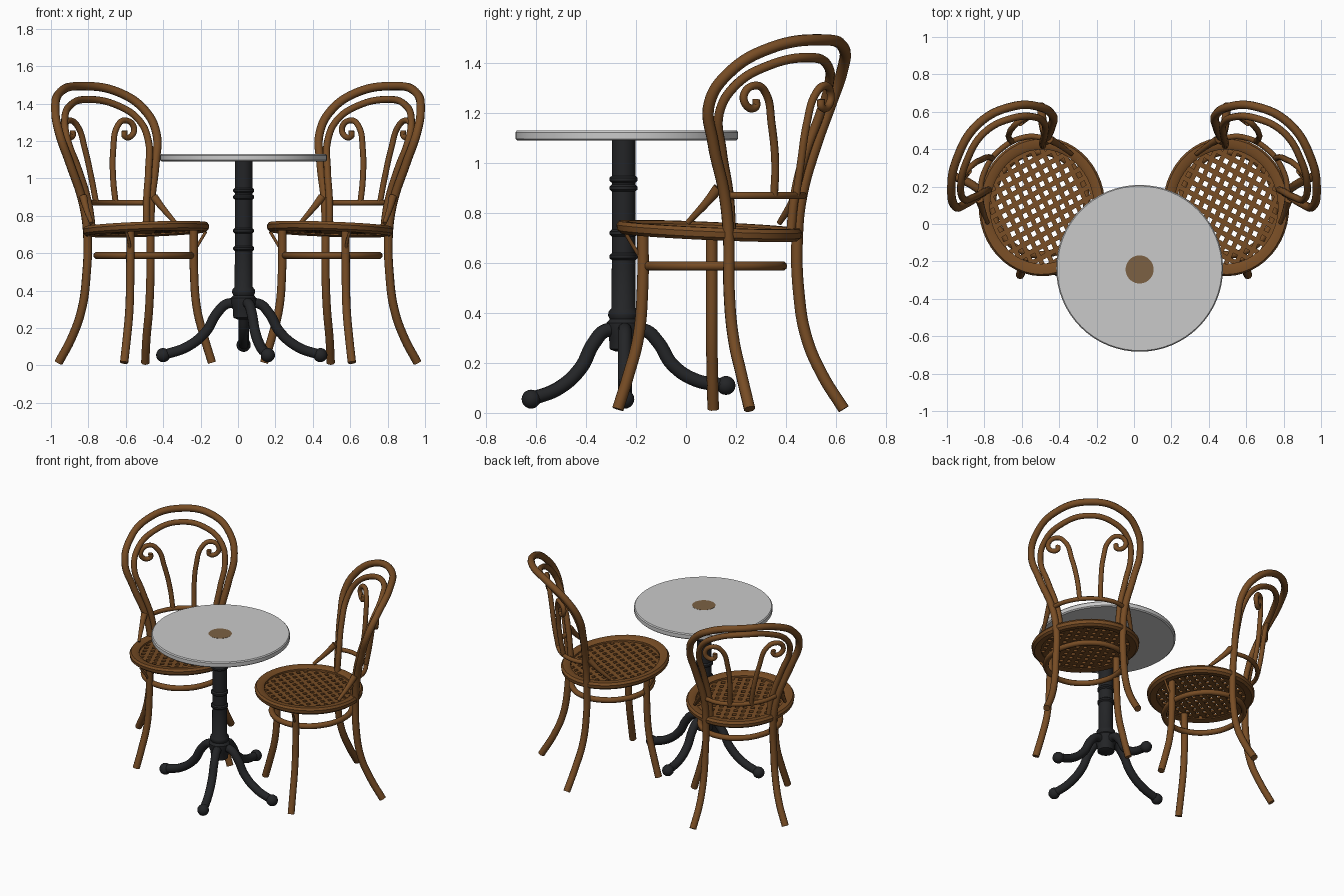
import bpy, bmesh, math
from mathutils import Vector, Matrix

cube = bpy.data.objects.get("Cube")
if cube:
    bpy.data.objects.remove(cube)


def material(name, rgb):
    m = bpy.data.materials.new(name)
    m.use_nodes = True
    m.diffuse_color = (*rgb, 1)
    bsdf = next(n for n in m.node_tree.nodes if n.type == 'BSDF_PRINCIPLED')
    bsdf.inputs["Base Color"].default_value = (*rgb, 1)
    return m


WOOD = material("warm brown wood", (0.185, 0.073, 0.018))
IRON = material("black iron", (0.017, 0.018, 0.02))
STONE = material("grey stone", (0.59, 0.59, 0.59))
INLAY = material("tan inlay", (0.2, 0.12, 0.057))


def add(name, mesh, mat):
    ob = bpy.data.objects.new(name, mesh)
    bpy.context.collection.objects.link(ob)
    mesh.materials.clear()
    mesh.materials.append(mat)
    bpy.ops.object.select_all(action='DESELECT')
    ob.select_set(True)
    bpy.context.view_layer.objects.active = ob
    bpy.ops.object.shade_smooth_by_angle(angle=math.radians(40))
    return ob


def tube(name, points, radius, mat, cyclic=False, taper=1):
    """Round rod bent through the points, thinning to taper at its end."""
    cu = bpy.data.curves.new(name, 'CURVE')
    cu.dimensions = '3D'
    cu.bevel_depth = radius
    cu.bevel_resolution = 3
    cu.resolution_u = 8
    cu.use_fill_caps = True
    sp = cu.splines.new('BEZIER')
    sp.bezier_points.add(len(points) - 1)
    sp.use_cyclic_u = cyclic
    for i, (bp, p) in enumerate(zip(sp.bezier_points, points)):
        bp.co = p
        bp.radius = 1 + (taper - 1) * i / (len(points) - 1)
        bp.handle_left_type = bp.handle_right_type = 'AUTO'
    tmp = bpy.data.objects.new("tmp", cu)
    bpy.context.collection.objects.link(tmp)
    deps = bpy.context.evaluated_depsgraph_get()
    mesh = bpy.data.meshes.new_from_object(tmp.evaluated_get(deps))
    bpy.data.objects.remove(tmp)
    mesh.name = name
    return add(name, mesh, mat)


def finish(name, bm, mat, place):
    for v in bm.verts:
        v.co = place(*v.co)
    bmesh.ops.recalc_face_normals(bm, faces=bm.faces)
    mesh = bpy.data.meshes.new(name)
    bm.to_mesh(mesh)
    bm.free()
    return add(name, mesh, mat)


def lathe(name, profile, mat, place, closed=False, n=48):
    """Turned shape from (radius, height) pairs."""
    bm = bmesh.new()
    rings = [[bm.verts.new((r * math.cos(a), r * math.sin(a), z))
              for a in (math.tau * i / n for i in range(n))] for r, z in profile]
    pairs = list(zip(rings, rings[1:]))
    if closed:
        pairs.append((rings[-1], rings[0]))
    else:
        bm.faces.new(rings[0])
        bm.faces.new(rings[-1])
    for a, b in pairs:
        for i in range(n):
            j = (i + 1) % n
            bm.faces.new((a[i], a[j], b[j], b[i]))
    return finish(name, bm, mat, place)


# Table
def at(cx, cy, cz=0):
    return lambda x, y, z: Vector((x + cx, y + cy, z + cz))


lathe("table_top", [(0.438, 1.09), (0.446, 1.097), (0.446, 1.123), (0.44, 1.13)],
      STONE, at(0.03, -0.237), n=64)
lathe("table_inlay", [(0.075, 1.128), (0.075, 1.131)], INLAY, at(0.03, -0.243))

column = [(0.03, 0.245), (0.055, 0.255), (0.058, 0.30), (0.068, 0.33), (0.068, 0.36),
          (0.055, 0.375), (0.062, 0.39), (0.06, 0.405), (0.048, 0.42)]
for z in (0.625, 0.72, 0.9, 0.935):      # collars on the shaft
    column += [(0.047, z - 0.014), (0.056, z - 0.006), (0.056, z + 0.006), (0.047, z + 0.014)]
column.append((0.047, 1.09))
lathe("table_column", column, IRON, at(0.03, -0.25), n=32)

hub = Vector((0.03, -0.245, 0))
leg_shape = ((0.05, 0.325), (0.2, 0.33), (0.33, 0.28), (0.47, 0.18), (0.7, 0.1), (1, 0.055))
for name, fx, fy, lift in (("right", -0.43, 0, 0), ("left", 0.41, 0, 0),
                           ("front", 0.13, -0.375, 0), ("back", 0, 0.405, 0.055)):
    pts = [hub + Vector((fx * t, fy * t, z + lift * max(0, t - 0.3) / 0.7))
           for t, z in leg_shape]
    tube("table_leg_" + name, pts, 0.028, IRON)
    bm = bmesh.new()
    bmesh.ops.create_uvsphere(bm, u_segments=16, v_segments=10, radius=0.038)
    finish("table_foot_" + name, bm, IRON, at(*pts[-1]))


# Chairs, drawn in side / back / up coordinates
def mirrored(half):
    """Complete a path whose last point lies on the chair's centre line."""
    return half + [(-u, b, z) for u, b, z in half[-2::-1]]


OUTER_HOOP = mirrored([
    (0.288, 0.396, 0.015), (0.248, 0.33, 0.15), (0.224, 0.275, 0.3), (0.213, 0.248, 0.48),
    (0.21, 0.243, 0.7), (0.227, 0.25, 0.87), (0.285, 0.27, 1.08), (0.323, 0.302, 1.24),
    (0.297, 0.373, 1.365), (0.195, 0.468, 1.46), (0, 0.528, 1.493)])
INNER_HOOP = mirrored([
    (0.18, 0.235, 0.71), (0.193, 0.245, 0.87), (0.234, 0.265, 1.05), (0.268, 0.3, 1.2),
    (0.248, 0.355, 1.31), (0.157, 0.428, 1.39), (0, 0.475, 1.422)])
RAIL = mirrored([(0.225, 0.245, 0.87), (0.14, 0.32, 0.87), (0, 0.355, 0.87)])
SCROLL = [(0.065, 0.35, 0.87), (0.072, 0.37, 1.0), (0.095, 0.385, 1.16), (0.13, 0.395, 1.275),
          (0.18, 0.395, 1.31), (0.228, 0.38, 1.28), (0.218, 0.38, 1.23), (0.175, 0.385, 1.225),
          (0.172, 0.385, 1.255)]
FRONT_LEG = [(0.21, -0.145, 0.725), (0.212, -0.145, 0.5), (0.225, -0.155, 0.3),
             (0.257, -0.176, 0.15), (0.292, -0.198, 0.015)]
BACK_BRACE = [(0.235, 0.232, 0.9), (0.255, 0.185, 0.84), (0.28, 0.11, 0.76)]
FRONT_BRACE = [(0.265, -0.18, 0.715), (0.235, -0.165, 0.66), (0.212, -0.145, 0.61)]
RING = [(0.25 * math.cos(math.tau * i / 12), 0.02 + 0.25 * math.sin(math.tau * i / 12), 0.588)
        for i in range(12)]


def cane_mesh():
    """Disc of woven cane: a grid with every cell opened up."""
    bm = bmesh.new()
    bmesh.ops.create_grid(bm, x_segments=13, y_segments=13, size=0.32)
    bmesh.ops.rotate(bm, verts=bm.verts, matrix=Matrix.Rotation(math.radians(10), 3, 'Z'))
    far = [f for f in bm.faces if f.calc_center_median().length > 0.305]
    bmesh.ops.delete(bm, geom=far, context='FACES')
    cells = list(bm.faces)
    bmesh.ops.inset_individual(bm, faces=cells, thickness=0.0175)
    bmesh.ops.delete(bm, geom=cells, context='FACES')
    bmesh.ops.solidify(bm, geom=list(bm.faces), thickness=0.014)
    return bm


def chair(label, flip):
    def place(u, b, z):
        twist = min(1, max(0, (z - 0.75) / 0.45))     # the back is slightly turned
        u += 0.03 * twist
        return Vector((flip * (0.492 + 0.804 * u + 0.595 * b),
                       0.093 - (0.654 + 0.1 * twist) * u + 0.884 * b, z))

    def seat_place(u, b, z):         # seat slopes down to the back
        return place(u, b, 0.73 - 0.06 * b + z)

    def rod(part, path, radius, **options):
        tube(f"{label}_chair_{part}", [place(*p) for p in path], radius, WOOD, **options)

    rod("back_legs_and_hoop", OUTER_HOOP, 0.023)
    rod("inner_hoop", INNER_HOOP, 0.019)
    rod("back_rail", RAIL, 0.015)
    rod("stretcher_ring", RING, 0.019, cyclic=True)
    for side, s in (("outer", 1), ("inner", -1)):
        for part, path, r, taper in (("scroll", SCROLL, 0.016, 1),
                                     ("front_leg", FRONT_LEG, 0.023, 1),
                                     ("back_brace", BACK_BRACE, 0.022, 0.5),
                                     ("front_brace", FRONT_BRACE, 0.008, 1)):
            rod(f"{part}_{side}", [(s * u, b, z) for u, b, z in path], r, taper=taper)
    lathe(f"{label}_chair_seat_rim",
          [(0.278, -0.02), (0.32, -0.027), (0.335, -0.014), (0.338, 0.008),
           (0.328, 0.023), (0.295, 0.023), (0.278, 0.012)], WOOD, seat_place, closed=True)
    finish(f"{label}_chair_cane", cane_mesh(), WOOD, seat_place)


chair("left", 1)
chair("right", -1)
